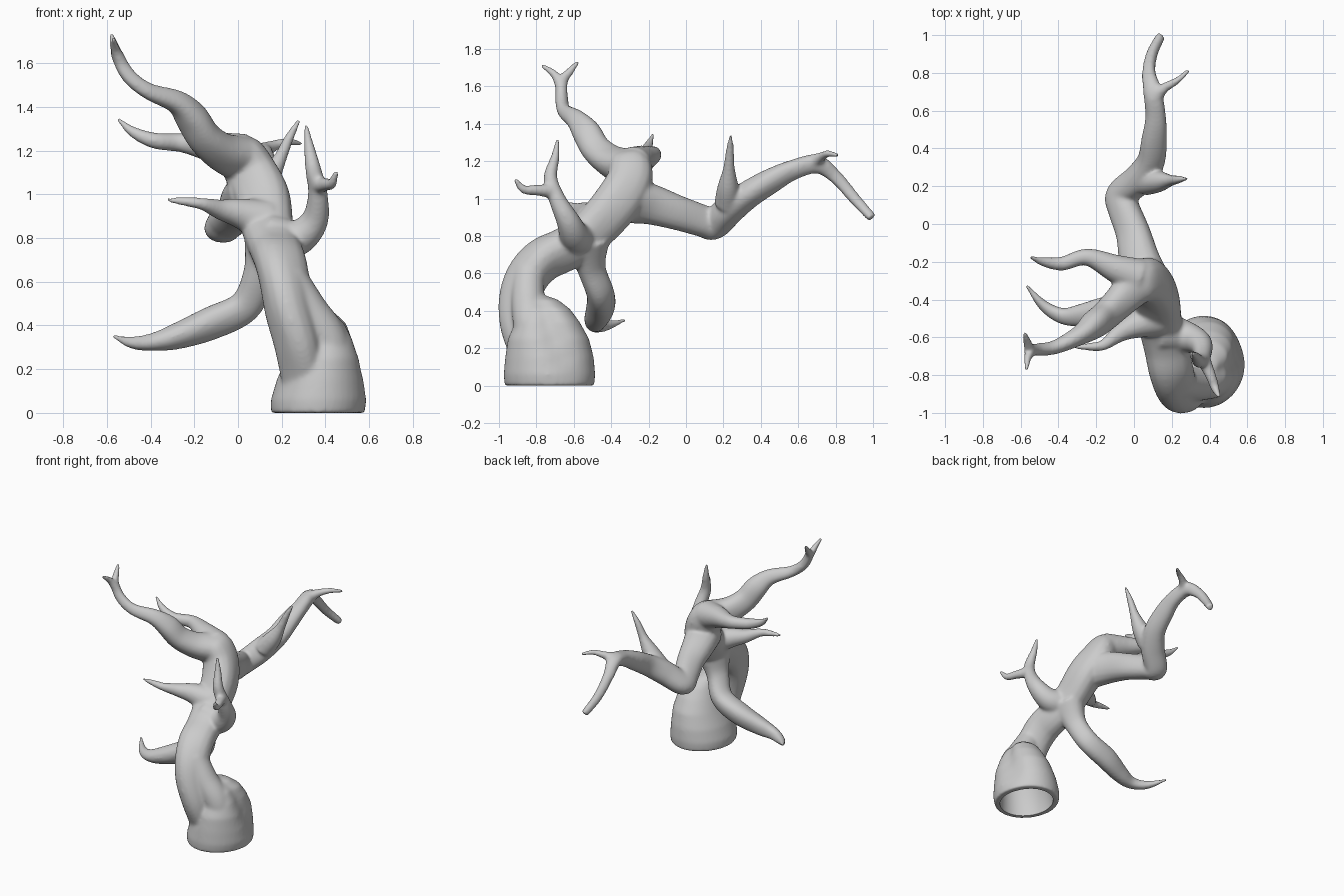
import bpy, bmesh, math
from mathutils import Vector

SIDES = 18


def spline(pts, steps=6):
    """Catmull-Rom through (x, y, z, radius) points."""
    p = [Vector(q) for q in pts]
    p = [2 * p[0] - p[1]] + p + [2 * p[-1] - p[-2]]
    out = []
    for i in range(1, len(p) - 2):
        a, b, c, d = p[i - 1:i + 3]
        for s in range(steps):
            t = s / steps
            out.append(0.5 * (2 * b + (c - a) * t + (2 * a - 5 * b + 4 * c - d) * t * t
                              + (3 * b - a - 3 * c + d) * t ** 3))
    return out + [p[-2]]


def loft(bm, rings):
    """Skin a list of rings of positions into a closed solid."""
    vr = [[bm.verts.new(v) for v in r] for r in rings]
    n = len(vr[0])
    for r, s in zip(vr, vr[1:]):
        for i in range(n):
            j = (i + 1) % n
            bm.faces.new((r[i], r[j], s[j], s[i]))
    bm.faces.new(vr[0][::-1])
    bm.faces.new(vr[-1])


def limb(bm, pts, fold=0.0):
    """Tapered round limb, optionally with soft twisting folds in the bark."""
    path = spline(pts)
    pos = [q.to_3d() for q in path]
    side, rings = Vector((0.31, 0.9, 0.2)), []
    for k, c in enumerate(pos):
        t = (pos[min(k + 1, len(pos) - 1)] - pos[max(k - 1, 0)]).normalized()
        side = (side - t * side.dot(t)).normalized()
        up = t.cross(side)
        ring = []
        for i in range(SIDES):
            a = 2 * math.pi * i / SIDES
            r = max(path[k][3], 0.012) * (1 + fold * math.cos(3 * a + k * 0.12))
            ring.append(c + (side * math.cos(a) + up * math.sin(a)) * r)
        rings.append(ring)
    loft(bm, rings)


def stump_rings(levels, groove):
    """Oval rings with a groove that winds down the right side."""
    rings = []
    for z, cx, cy, rx, ry in levels:
        ring = []
        for i in range(40):
            a = 2 * math.pi * i / 40
            d = (a - 0.55 + 1.6 * z + math.pi) % (2 * math.pi) - math.pi
            g = 1 - groove * min(max(z, 0) / 0.3, 1) * math.exp(-(d / 0.4) ** 2)
            ring.append(Vector((cx + rx * g * math.cos(a), cy + ry * g * math.sin(a), z)))
        rings.append(ring)
    return rings


def finish(bm, name):
    bmesh.ops.recalc_face_normals(bm, faces=bm.faces)
    me = bpy.data.meshes.new(name)
    bm.to_mesh(me)
    bm.free()
    ob = bpy.data.objects.new(name, me)
    bpy.context.collection.objects.link(ob)
    return ob


bm = bmesh.new()
# flared stump
loft(bm, stump_rings([
    (0.0, .365, -.73, .215, .24), (.06, .37, -.73, .22, .245), (.15, .38, -.73, .203, .237),
    (.25, .395, -.735, .175, .217), (.34, .40, -.74, .145, .172), (.41, .395, -.75, .115, .13),
    (.46, .37, -.77, .08, .085), (.48, .35, -.79, .04, .045)], 0.25))
# front ridge joining trunk to stump
limb(bm, [(.23, -.84, .62, .085), (.32, -.845, .47, .09), (.41, -.83, .33, .095),
          (.45, -.81, .14, .09)])
# twisting trunk
limb(bm, [(.31, -.81, .10, .10), (.30, -.845, .20, .105), (.275, -.88, .33, .11),
          (.235, -.88, .47, .113), (.21, -.84, .59, .115), (.19, -.76, .68, .118),
          (.17, -.64, .74, .118), (.14, -.51, .83, .118), (.12, -.38, .97, .125),
          (.07, -.305, 1.09, .12), (.02, -.30, 1.18, .11), (-.01, -.30, 1.22, .07)], 0.07)
# low branch
limb(bm, [(.15, -.53, .78, .12), (.10, -.51, .63, .078), (.03, -.46, .49, .075),
          (-.12, -.455, .415, .077), (-.27, -.48, .355, .062), (-.38, -.485, .325, .044),
          (-.48, -.43, .32, .03), (-.57, -.325, .35, .01)], 0.06)
# upper branch with forked end
limb(bm, [(.03, -.30, 1.16, .11), (-.07, -.40, 1.195, .09), (-.15, -.48, 1.26, .08),
          (-.21, -.53, 1.35, .076), (-.28, -.585, 1.42, .055), (-.41, -.65, 1.47, .039),
          (-.50, -.665, 1.54, .035), (-.55, -.66, 1.63, .03), (-.565, -.62, 1.68, .022),
          (-.58, -.575, 1.735, .012)], 0.06)
limb(bm, [(-.53, -.665, 1.59, .032), (-.56, -.70, 1.66, .024), (-.57, -.775, 1.715, .012)])
# left branch
limb(bm, [(.02, -.28, 1.18, .1), (-.1, -.235, 1.21, .075), (-.25, -.175, 1.235, .046),
          (-.38, -.21, 1.245, .038), (-.48, -.2, 1.285, .026), (-.55, -.175, 1.345, .01)])
# short left twig
limb(bm, [(.12, -.5, .88, .1), (.0, -.54, .915, .068), (-.08, -.58, .93, .048),
          (-.16, -.64, .955, .03), (-.23, -.65, .965, .023), (-.33, -.65, .975, .011)])
# right branch with forked end
limb(bm, [(.15, -.57, .80, .11), (.27, -.595, .80, .085), (.35, -.63, .88, .064),
          (.365, -.69, 1.0, .046), (.345, -.725, 1.11, .038), (.325, -.70, 1.22, .025),
          (.31, -.685, 1.32, .011)])
limb(bm, [(.36, -.70, 1.04, .04), (.405, -.8, 1.045, .03), (.43, -.87, 1.05, .024),
          (.45, -.915, 1.105, .013)])
# long back branch with drooping end
limb(bm, [(.08, -.33, 1.0, .125), (.035, -.2, .975, .11), (.0, -.05, .925, .093),
          (-.05, .08, .88, .086), (-.07, .15, .855, .08), (.02, .23, .94, .083),
          (.085, .33, 1.02, .075), (.105, .45, 1.095, .068), (.115, .57, 1.155, .055),
          (.1, .7, 1.185, .05), (.08, .8, 1.115, .037), (.095, .9, 1.0, .032),
          (.14, .995, .895, .027)], 0.06)
# back branch twigs
limb(bm, [(.06, .22, .97, .07), (.13, .225, 1.06, .058), (.19, .23, 1.16, .033),
          (.235, .235, 1.26, .023), (.28, .24, 1.34, .011)])
limb(bm, [(.115, .21, 1.05, .045), (.19, .22, 1.11, .02)])
limb(bm, [(.1, .66, 1.19, .045), (.16, .72, 1.22, .028), (.23, .76, 1.24, .02),
          (.29, .815, 1.23, .013)])
tree = finish(bm, "bare_tree")

# stump cavity, open underneath
bm = bmesh.new()
loft(bm, stump_rings([
    (-.1, .365, -.73, .175, .2), (.03, .368, -.73, .175, .2), (.15, .38, -.73, .162, .19),
    (.25, .39, -.735, .13, .165), (.34, .385, -.745, .092, .12), (.40, .37, -.765, .05, .06)], 0.27))
cavity = finish(bm, "stump_cavity_cutter")
cavity.hide_render = True

# fuse limbs, soften joints, hollow the stump
rm = tree.modifiers.new("fuse", 'REMESH')
rm.mode = 'VOXEL'
rm.voxel_size = 0.0085
sm = tree.modifiers.new("soften", 'SMOOTH')
sm.factor = 0.5
sm.iterations = 22
bo = tree.modifiers.new("hollow", 'BOOLEAN')
bo.operation = 'DIFFERENCE'
bo.solver = 'EXACT'
bo.object = cavity

bpy.ops.object.select_all(action='DESELECT')
bpy.context.view_layer.objects.active = tree
tree.select_set(True)
for m in [m.name for m in tree.modifiers]:
    bpy.ops.object.modifier_apply(modifier=m)
bpy.data.objects.remove(cavity)
bpy.ops.object.shade_smooth_by_angle(angle=math.radians(50))
